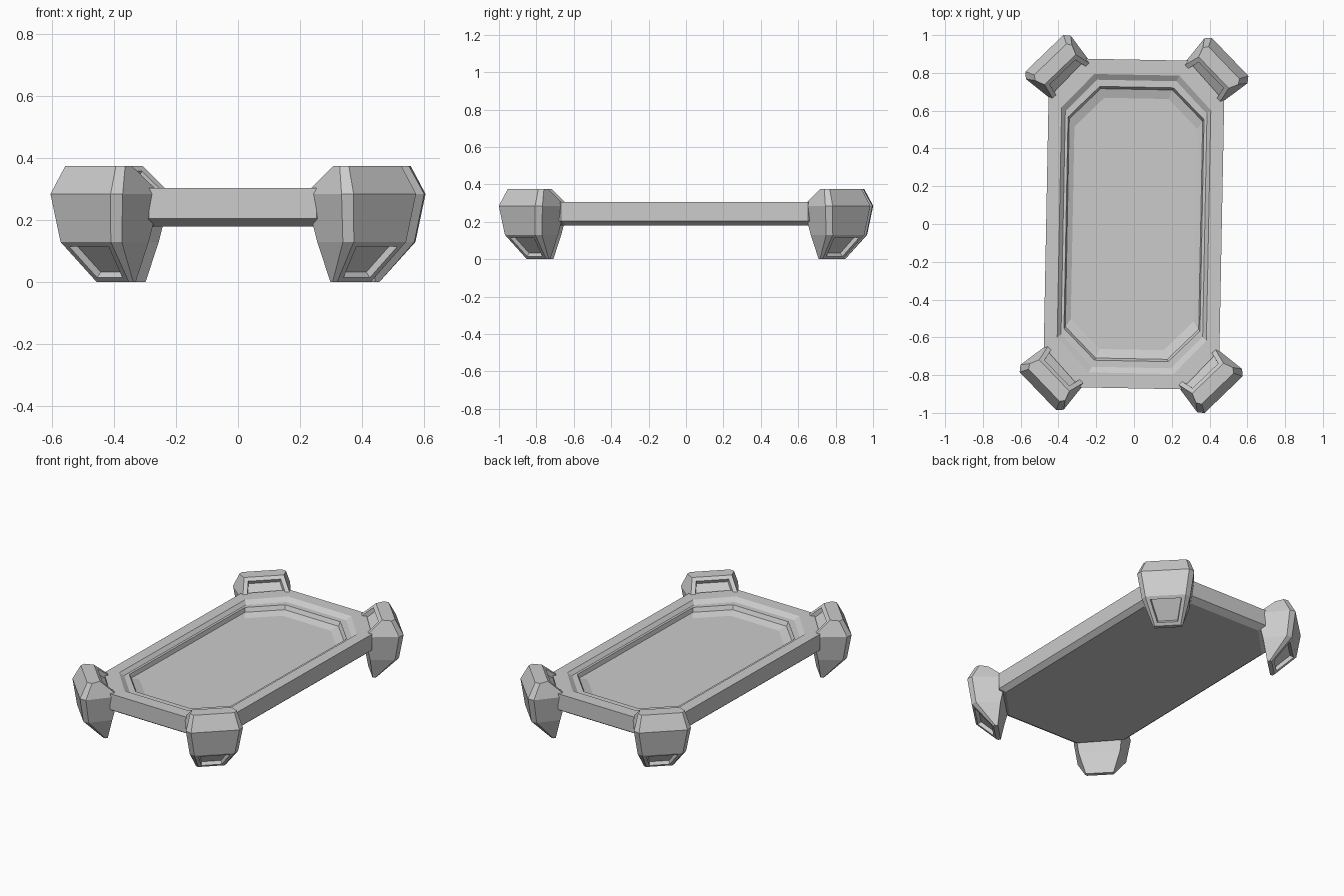
import bpy, bmesh, math
from mathutils import Matrix

if "Cube" in bpy.data.objects:
    bpy.data.objects.remove(bpy.data.objects["Cube"])

TURN = Matrix.Rotation(math.radians(-1.1), 4, 'Z')  # whole model sits slightly turned


def loft(bm, rings):
    """Skin a list of equal-length point rings; returns side faces per band."""
    vs = [[bm.verts.new(p) for p in ring] for ring in rings]
    n = len(vs[0])
    bands = [[bm.faces.new((a[i], a[(i + 1) % n], b[(i + 1) % n], b[i])) for i in range(n)]
             for a, b in zip(vs, vs[1:])]
    bm.faces.new(vs[0][::-1])
    bm.faces.new(vs[-1])
    bmesh.ops.recalc_face_normals(bm, faces=bm.faces[:])
    return bands


def finish(bm, name):
    bm.transform(TURN)
    me = bpy.data.meshes.new(name)
    bm.to_mesh(me)
    bm.free()
    ob = bpy.data.objects.new(name, me)
    bpy.context.collection.objects.link(ob)


def octagon(x, y, cx, cy, z):
    quarter = [(x, y - cy), (x - cx, y)]
    pts = quarter + [(-a, b) for a, b in quarter[::-1]]
    pts += [(-a, -b) for a, b in pts]
    return [(a, b, z) for a, b in pts]


# Tray: bevelled underside, outer wall, flat rim and stepped basin
bm = bmesh.new()
loft(bm, [octagon(*r) for r in (
    (.435, .83, .185, .20, .18),
    (.465, .87, .195, .21, .205),
    (.465, .87, .195, .21, .305),
    (.395, .79, .17, .18, .305),
    (.375, .76, .165, .17, .285),
    (.36, .725, .165, .165, .285),
    (.353, .713, .163, .163, .26),
    (.325, .665, .155, .155, .245))])
finish(bm, "tray")

# Corner feet: z, then (distance out, half width) for inner, side and outer edges
FOOT = (
    (0, (.81, .08), (.825, .085), (.835, .075)),
    (.13, (.79, .12), (.93, .14), (.957, .117)),
    (.285, (.755, .14), (.95, .165), (.98, .14)),
    (.375, (.86, .115), (.91, .135), (.935, .118)))
MID, S = .285, math.sqrt(.5)


def foot_ring(level, sx, sy):
    z, *edges = level
    dt = [(d, -h) for d, h in edges] + [(d, h) for d, h in edges[::-1]]
    return [(sx * S * (d - MID - t), sy * S * (d + MID + t), z) for d, t in dt]


for sx, xn in ((1, "right"), (-1, "left")):
    for sy, yn in ((1, "back"), (-1, "front")):
        bm = bmesh.new()
        bands = loft(bm, [foot_ring(lv, sx, sy) for lv in FOOT])
        # Pockets in the lower outer face and in the upper inner slope
        for face, rim, depth in ((bands[0][2], .02, .022), (bands[2][5], .025, .025)):
            bmesh.ops.inset_region(bm, faces=[face], thickness=rim, use_even_offset=True)
            bmesh.ops.inset_region(bm, faces=[face], thickness=.004, depth=-depth,
                                   use_even_offset=True)
        finish(bm, f"{yn}_{xn}_foot")
